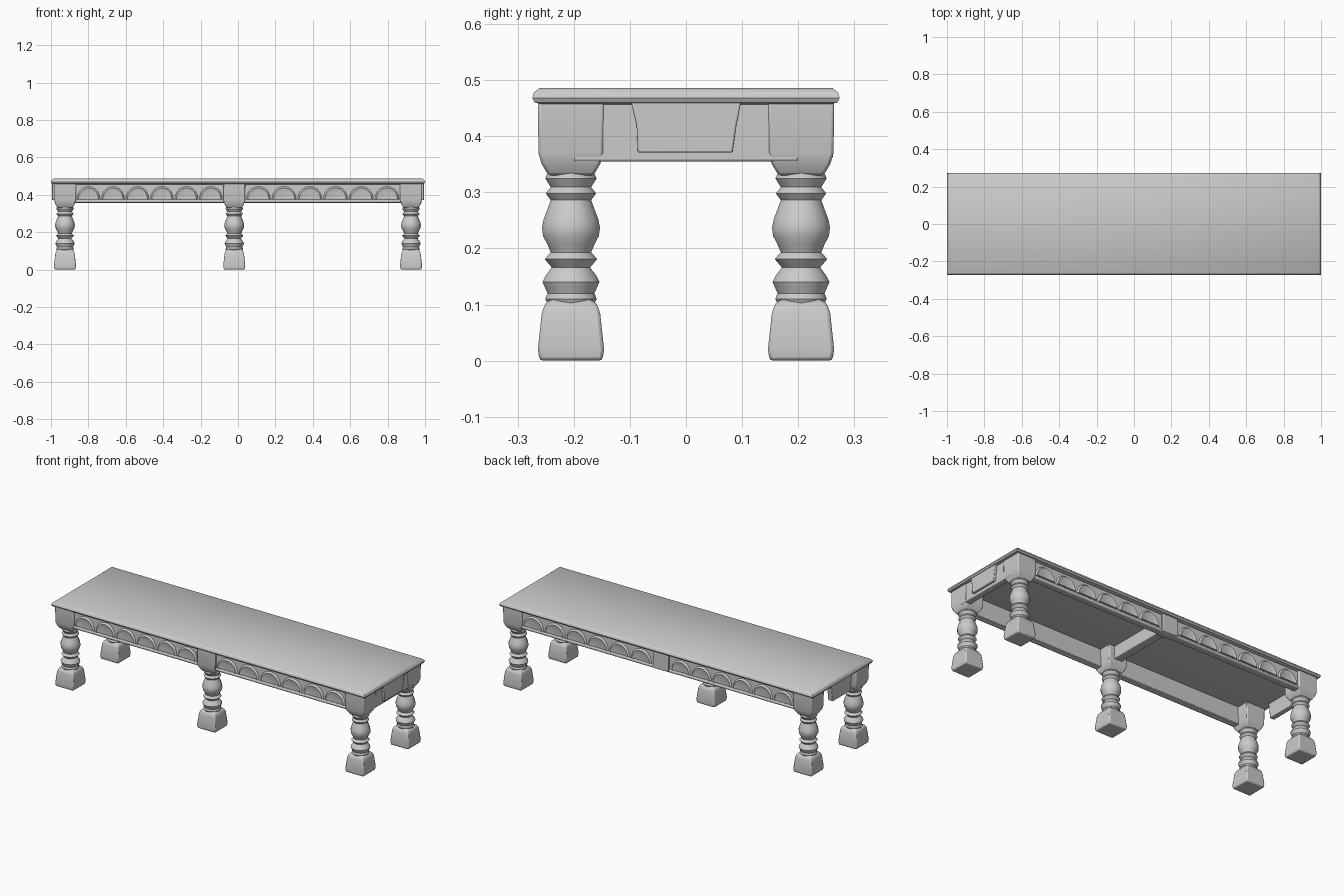
import bpy, bmesh, math
from mathutils import Matrix

if "Cube" in bpy.data.objects:
    bpy.data.objects.remove(bpy.data.objects["Cube"])

grey = bpy.data.materials.new("plain_grey")
grey.use_nodes = True
COLOUR = (0.6, 0.6, 0.6, 1)
grey.diffuse_color = COLOUR
grey.node_tree.nodes["Principled BSDF"].inputs["Base Color"].default_value = COLOUR


def finish(name, bm, bevel=0.0, segments=2):
    bmesh.ops.recalc_face_normals(bm, faces=bm.faces)
    mesh = bpy.data.meshes.new(name)
    bm.to_mesh(mesh)
    bm.free()
    mesh.materials.append(grey)
    obj = bpy.data.objects.new(name, mesh)
    bpy.context.collection.objects.link(obj)
    if bevel:
        mod = obj.modifiers.new("bevel", "BEVEL")
        mod.width, mod.segments = bevel, segments
    bpy.ops.object.select_all(action="DESELECT")
    obj.select_set(True)
    bpy.context.view_layer.objects.active = obj
    bpy.ops.object.shade_smooth_by_angle(angle=math.radians(40))
    return obj


def box(name, x, y, z, bevel=0.004):
    """Box from (low, high) pairs."""
    bm = bmesh.new()
    size = [b - a for a, b in (x, y, z)]
    mid = [(a + b) / 2 for a, b in (x, y, z)]
    bmesh.ops.create_cube(bm, size=1, matrix=Matrix.Translation(mid) @ Matrix.Diagonal((*size, 1)))
    return finish(name, bm, bevel)


def loft(name, rings, sides, x, y, turn=0.0, bevel=0.0):
    """Stack of regular rings given as (radius, height)."""
    bm = bmesh.new()
    loops = []
    for r, z in rings:
        angles = [turn + math.tau * i / sides for i in range(sides)]
        loops.append([bm.verts.new((x + r * math.cos(a), y + r * math.sin(a), z)) for a in angles])
    for low, high in zip(loops, loops[1:]):
        for i in range(sides):
            j = (i + 1) % sides
            bm.faces.new((low[i], low[j], high[j], high[i]))
    bm.faces.new(loops[0])
    bm.faces.new(loops[-1])
    return finish(name, bm, bevel)


def square(rings):
    return [(half * math.sqrt(2), z) for half, z in rings]


TURNING = [(.040, .095), (.047, .11), (.043, .12), (.052, .14), (.046, .152), (.035, .166),
           (.048, .181), (.037, .193), (.043, .207), (.051, .222), (.053, .237), (.050, .252),
           (.043, .27), (.037, .286), (.046, .298), (.037, .309), (.047, .325), (.042, .335), (.046, .36)]
FOOT = square([(.056, 0), (.059, .02), (.052, .085), (.046, .102), (.034, .11)])
BLOCK = square([(.040, .33), (.052, .35), (.058, .37), (.059, .462)])
LEG_Y, END_X, MID_X = 0.205, 0.925, -0.02


def leg(name, x, y):
    loft(name + "_foot", FOOT, 4, x, y, math.pi / 4, 0.006)
    loft(name + "_turning", TURNING, 14, x, y)
    loft(name + "_block", BLOCK, 4, x, y, math.pi / 4, 0.005)


# Five turned legs: four corners and one in the middle of the front
for x, side in ((-END_X, "right"), (END_X, "left")):
    for y, face in ((-LEG_Y, "front"), (LEG_Y, "back")):
        leg(f"{face}_{side}_leg", x, y)
leg("front_middle_leg", MID_X, -LEG_Y)

# Table top with a rounded edge
bm = bmesh.new()
EDGE = [(.022, .456), (.004, .46), (0, .468), (.003, .478), (.013, .486)]
loops = []
for inset, z in EDGE:
    hx, hy = 1 - inset, .274 - inset
    loops.append([bm.verts.new((sx * hx, sy * hy, z)) for sx, sy in ((-1, -1), (1, -1), (1, 1), (-1, 1))])
for low, high in zip(loops, loops[1:]):
    for i in range(4):
        j = (i + 1) % 4
        bm.faces.new((low[i], low[j], high[j], high[i]))
bm.faces.new(loops[0])
bm.faces.new(loops[-1])
finish("table_top", bm)


def scallops(name, x0, x1, side, count=6):
    """Row of shallow carved half rounds on a long apron."""
    bm = bmesh.new()
    step = (x1 - x0) / count
    for k in range(count):
        cx = x0 + step * (k + .5)
        rings = []
        for scale, y in ((1, .248), (.86, .259), (.6, .254)):
            rings.append([bm.verts.new((cx + scale * step * .48 * math.cos(math.pi * i / 10), side * y,
                                        .378 + scale * .068 * math.sin(math.pi * i / 10)))
                          for i in range(11)])
        for a, b in zip(rings, rings[1:]):
            for i in range(11):
                j = (i + 1) % 11
                bm.faces.new((a[i], a[j], b[j], b[i]))
        bm.faces.new(rings[-1])
    finish(name, bm)


# Long aprons with lower bead and carving
for side, face in ((-1, "front"), (1, "back")):
    def span(a, b):
        return tuple(sorted((side * a, side * b)))
    box(face + "_apron", (-END_X, END_X), span(.215, .25), (.358, .462))
    box(face + "_lower_bead", (-END_X, END_X), span(.235, .257), (.357, .374), .006)
    for x0, x1, half in ((-.865, -.08, "right"), (.04, .865, "left")):
        scallops(f"{face}_{half}_scallops", x0, x1, side)
box("back_middle_block", (MID_X - .05, MID_X + .05), (.205, .262), (.36, .462))

# Cross beam under the top, behind the middle leg
box("cross_beam", (MID_X - .025, MID_X + .025), (-.2, .22), (.385, .462))

# Left end: full apron with raised centre panel
box("left_end_apron", (.945, .981), (-.2, .2), (.355, .462))


def end_panel(name, x0, x1):
    bm = bmesh.new()
    outline = [(-.098, .462), (-.088, .42), (-.086, .371), (.083, .371), (.09, .42), (.098, .462)]
    base = bm.faces.new([bm.verts.new((x0, y, z)) for y, z in outline])
    moved = bmesh.ops.extrude_face_region(bm, geom=[base])["geom"]
    bmesh.ops.translate(bm, verts=[v for v in moved if isinstance(v, bmesh.types.BMVert)], vec=(x1 - x0, 0, 0))
    finish(name, bm, 0.003)


end_panel("left_end_panel", .97, .994)

# Right end: separate hanging panel with a gap on either side
end_panel("right_end_panel", -.994, -.965)
